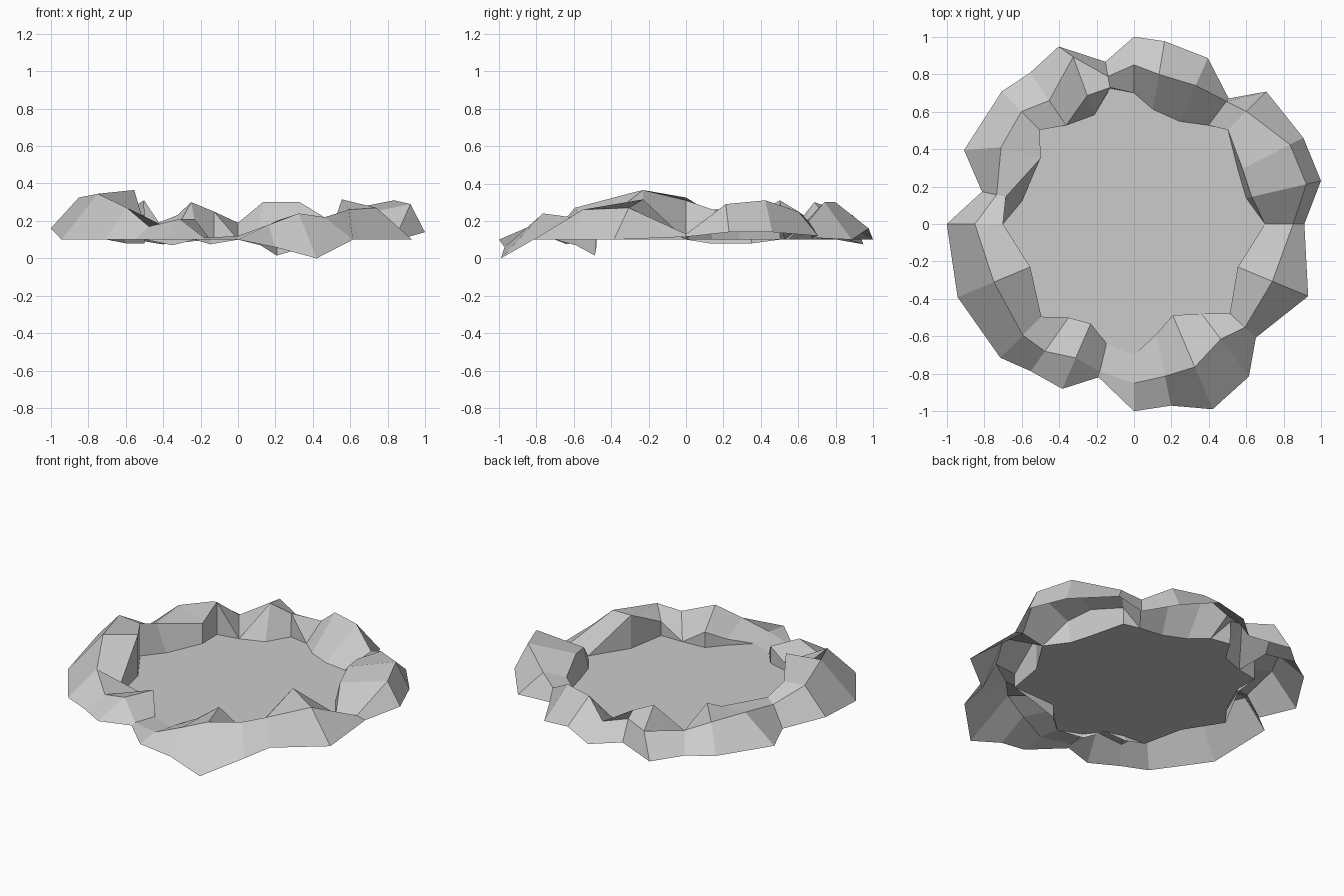
import bpy, bmesh, math
from mathutils import Vector

FLOOR_Z = 0.1

# Radial profiles: angle, outer radius, crest radius, crest height,
# inner radius, [inner height when it is above or below the floor]
PROFILES = [
    (0, .91, .85, .13, .70),
    (13, 1.025, .945, .29, .645, .23),
    (27, 1.015, .935, .31, .65, .26),
    (45, 1.0, .85, .25, .71, .21),
    (53, .84, .82, .20, .66),
    (66, .97, .81, .30, .60),
    (80.5, .99, .81, .30, .62),
    (90, 1.0, .85, .19, .70),
    (100, .88, .80, .22, .74, .25),
    (110, 1.03, .95, .23, .73, .30),
    (124.5, .98, .80, .18, .64),
    (135, 1.0, .85, .25, .71, .31),
    (150, .99, .82, .27, .61, .23),
    (168, .83, .75, .23, .70, .26),
    (180, 1.0, .85, .325, .70, .31),
    (202.5, 1.02, .81, .345, .60, .365),
    (225, 1.01, .84, .27, .70, .16),
    (235, .96, .83, .17, .61, .15),
    (246.5, .96, .78, .21, .58, .21),
    (257, .84, .81, .11, .655, .10),
    (270, 1.0, .85, .12, .70),
    (281.5, .99, .83, .18, .60, .14),
    (293, 1.075, .83, .24, .53, .20),
    (307, 1.02, .77, .22, .60),
    (317, .89, .81, .26, .70, .19),
    (337.5, 1.007, .80, .27, .60, .315),
]
# Outer foot and inner base heights that differ from floor level
FOOT_Z = {0: .115, 13: .14, 27: .14, 45: .12, 53: .11, 80.5: .16,
          110: .075, 180: .16, 281.5: .06, 293: 0.0}
BASE_Z = {150: .08, 168: .08, 235: .07, 257: .075, 281.5: .07, 293: .015, 307: .06}
# Sideways skew in degrees of the outer foot and of the inner edge
FOOT_SKEW = {110: 3, 150: 6.5}
INNER_SKEW = {150: -5}
# Radius at the bottom of inner walls that lean into the basin
BASE_R = {13: .615, 27: .625, 110: .62, 168: .61, 100: .735}


def polar(angle, r, z):
    a = math.radians(angle)
    return Vector((r * math.cos(a), r * math.sin(a), z))


def make_object(name, bm):
    bmesh.ops.remove_doubles(bm, verts=bm.verts, dist=0.001)
    mesh = bpy.data.meshes.new(name)
    bm.to_mesh(mesh)
    bm.free()
    obj = bpy.data.objects.new(name, mesh)
    bpy.context.collection.objects.link(obj)
    return obj


# Faceted rock rim: open shell from outer foot over the crest to the floor
bm = bmesh.new()
floor_points = []
rows = []
for p in PROFILES:
    ang, r_out, r_crest, z_crest, r_in = p[:5]
    z_in = p[5] if len(p) > 5 else FLOOR_Z
    r_base = BASE_R.get(ang, r_in)
    in_ang = ang + INNER_SKEW.get(ang, 0)
    pts = [polar(ang + FOOT_SKEW.get(ang, 0), r_out, FOOT_Z.get(ang, FLOOR_Z)),
           polar(ang, r_crest, z_crest),
           polar(in_ang, r_in, z_in),
           polar(in_ang, r_base, BASE_Z.get(ang, FLOOR_Z))]
    rows.append([bm.verts.new(v) for v in pts])
    floor_points.append(polar(in_ang, r_base, FLOOR_Z))

for i, a in enumerate(rows):
    b = rows[(i + 1) % len(rows)]
    for k in range(3):
        bm.faces.new((a[k], b[k], b[k + 1], a[k + 1]))
make_object("rock_rim", bm)

# Flat basin floor
bm = bmesh.new()
bm.faces.new([bm.verts.new(v) for v in floor_points])
make_object("basin_floor", bm)
